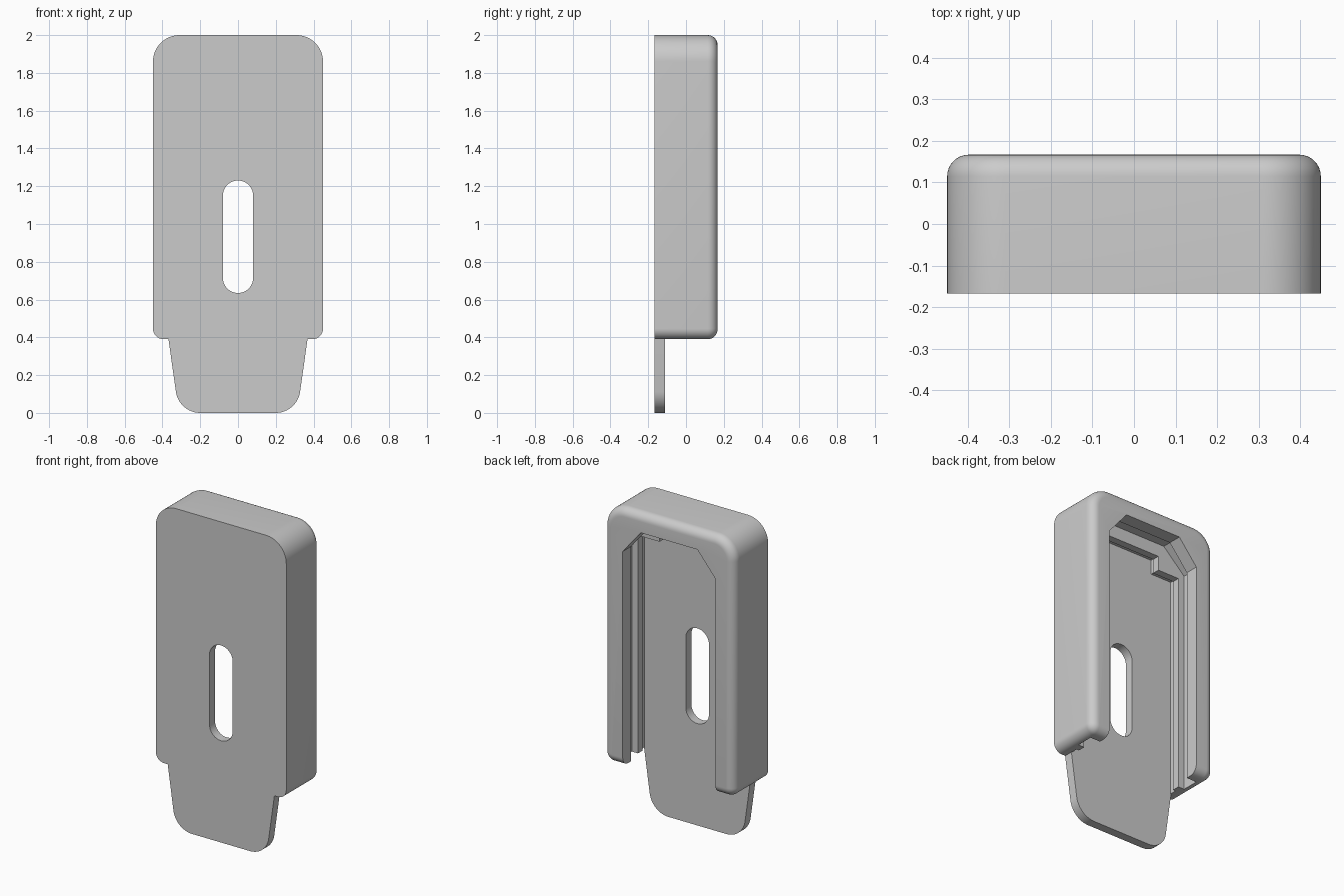
import bpy, bmesh
from math import pi, sin, cos, radians

if "Cube" in bpy.data.objects:
    bpy.data.objects.remove(bpy.data.objects["Cube"])

FRONT, BACK, FLOOR = -0.167, 0.167, -0.112
HALF_W, BASE, TOP = 0.45, 0.39, 2.0

grey = bpy.data.materials.new("light grey plastic")
grey.use_nodes = True
colour = (0.6, 0.6, 0.6, 1)
grey.diffuse_color = colour
grey.node_tree.nodes["Principled BSDF"].inputs["Base Color"].default_value = colour


def arc(cx, cz, r, start, end, n=12):
    angles = [radians(start + (end - start) * i / n) for i in range(n + 1)]
    return [(cx + r * cos(a), cz + r * sin(a)) for a in angles]


def mirrored(half):
    """Close a right-hand outline with its reflection in x."""
    return half + [(-x, z) for x, z in reversed(half)]


def loft(name, layers):
    """Skin matching (outline, y) layers and cap both ends."""
    bm = bmesh.new()
    rings = [[bm.verts.new((x, y, z)) for x, z in outline] for outline, y in layers]
    for a, b in zip(rings, rings[1:]):
        for i in range(len(a)):
            j = (i + 1) % len(a)
            bm.faces.new((a[i], a[j], b[j], b[i]))
    bm.faces.new(rings[0])
    bm.faces.new(rings[-1])
    bmesh.ops.recalc_face_normals(bm, faces=bm.faces)
    mesh = bpy.data.meshes.new(name)
    bm.to_mesh(mesh)
    bm.free()
    mesh.materials.append(grey)
    obj = bpy.data.objects.new(name, mesh)
    bpy.context.collection.objects.link(obj)
    return obj


def prism(name, outline, y0, y1):
    return loft(name, [(outline, y0), (outline, y1)])


def combine(target, other, operation):
    mod = target.modifiers.new(other.name, "BOOLEAN")
    mod.operation, mod.solver, mod.object = operation, "EXACT", other
    bpy.context.view_layer.objects.active = target
    bpy.ops.object.modifier_apply(modifier=mod.name)
    bpy.data.objects.remove(other)


def shell_outline(inset):
    low, high = 0.056, 0.14
    return mirrored(
        arc(HALF_W - low, BASE + low, low - inset, -90, 0, 8)
        + arc(HALF_W - high, TOP - high, high - inset, 0, 90, 16))


# Shell with a rounded rear edge
fillet = 0.052
layers = [(shell_outline(0), FRONT)]
for i in range(9):
    a = pi / 2 * i / 8
    layers.append((shell_outline(fillet * (1 - cos(a))), BACK - fillet * (1 - sin(a))))
holder = loft("holder", layers)

# Stepped cavity, open at the bottom: lip, side slot, rail, floor pocket
lip = [(0.32, 0.2), (0.32, 1.73), (0.195, 1.88)]
slot = [(0.39, 0.2), (0.39, 1.78), (0.24, 1.92)]
rail = [(0.348, 0.2), (0.348, 1.75), (0.2, 1.75), (0.2, 1.84)]
pocket = [(0.365, 0.2), (0.365, 1.77), (0.22, 1.77), (0.22, 1.86)]
for name, half, y0, y1 in (("slot_cut", slot, -0.024, 0.083),
                           ("lip_cut", lip, 0.04, 0.3),
                           ("pocket_cut", pocket, FLOOR, -0.07),
                           ("rail_cut", rail, -0.09, 0.01)):
    combine(holder, prism(name, mirrored(half), y0, y1), "DIFFERENCE")

# Tapered tongue below the shell
tongue = mirrored(arc(0.2, 0.13, 0.13, -90, -8) + [(0.368, BASE), (0.368, 0.43)])
combine(holder, prism("tongue", tongue, FRONT, FLOOR), "UNION")

# Long finger hole
r = 0.08
hole = arc(0, 0.635 + r, r, 180, 360, 24) + arc(0, 1.23 - r, r, 0, 180, 24)
combine(holder, prism("hole_cut", hole, -0.3, -0.05), "DIFFERENCE")

holder.select_set(True)
bpy.context.view_layer.objects.active = holder
bpy.ops.object.shade_smooth_by_angle(angle=radians(30))
